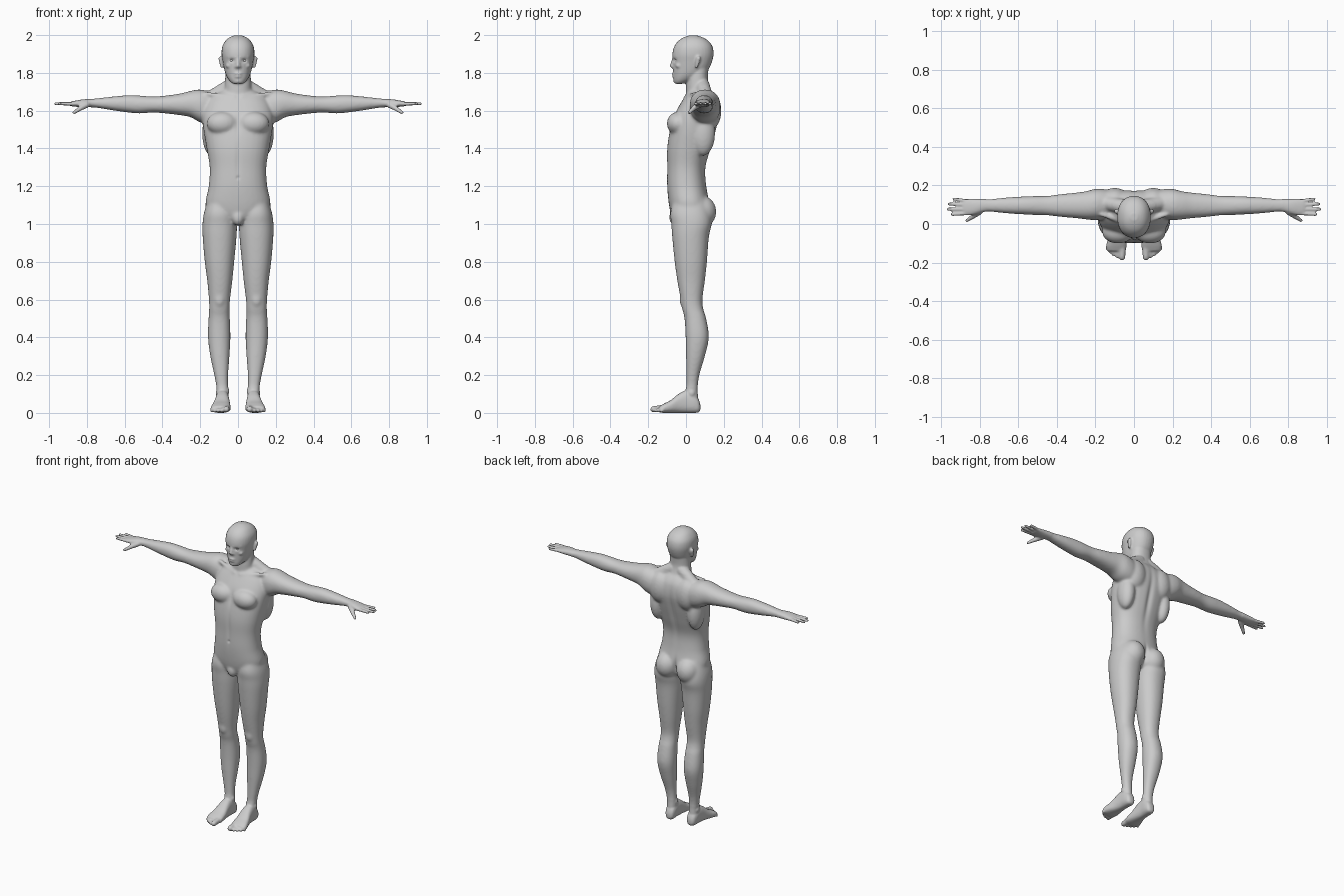
import bpy, math
from mathutils import Vector

coords, faces = [], []


def bridge(rings):
    """Close a stack of rings into a solid."""
    n, base = len(rings[0]), len(coords)
    for r in rings:
        coords.extend(tuple(p) for p in r)
    for i in range(len(rings) - 1):
        a, b = base + i * n, base + i * n + n
        for k in range(n):
            j = (k + 1) % n
            faces.append((a + k, a + j, b + j, b + k))
    faces.append(tuple(base + k for k in reversed(range(n))))
    faces.append(tuple(base + (len(rings) - 1) * n + k for k in range(n)))


def spline(rows, steps=5):
    """Catmull-Rom interpolation between key sections."""
    out = []
    for i in range(len(rows) - 1):
        p = [rows[max(0, min(len(rows) - 1, i + k))] for k in (-1, 0, 1, 2)]
        for j in range(steps):
            t = j / steps
            out.append([0.5 * (2 * b + (c - a) * t + (2 * a - 5 * b + 4 * c - d) * t * t
                               + (3 * b - a - 3 * c + d) * t ** 3) for a, b, c, d in zip(*p)])
    return out + [list(rows[-1])]


def loft(axis, rows, s=1, power=2.2, n=32):
    """Skin rounded sections (t, a0, a1, b0, b1) placed along x, y or z."""
    rings = []
    for t, a0, a1, b0, b1 in spline(rows):
        ring = []
        for k in range(n):
            c, q = math.cos(2 * math.pi * k / n), math.sin(2 * math.pi * k / n)
            a = (a0 + a1) / 2 + (a1 - a0) / 2 * math.copysign(abs(c) ** (2 / power), c)
            b = (b0 + b1) / 2 + (b1 - b0) / 2 * math.copysign(abs(q) ** (2 / power), q)
            x, y, z = {'x': (t, a, b), 'y': (a, t, b), 'z': (a, b, t)}[axis]
            ring.append((s * x, y, z))
        rings.append(ring)
    bridge(rings)


def blob(c, r, s=1, n=20, m=12):
    """Ellipsoid."""
    rings = []
    for i in range(m + 1):
        e = math.radians(-85 + 170 * i / m)
        rings.append([(s * (c[0] + r[0] * math.cos(e) * math.cos(2 * math.pi * k / n)),
                       c[1] + r[1] * math.cos(e) * math.sin(2 * math.pi * k / n),
                       c[2] + r[2] * math.sin(e)) for k in range(n)])
    bridge(rings)


def limb(p, q, r0, r1, s=1, n=14):
    """Rounded tapering rod."""
    p, q = Vector((s * p[0], p[1], p[2])), Vector((s * q[0], q[1], q[2]))
    d = (q - p).normalized()
    u = d.orthogonal().normalized()
    v = d.cross(u)
    rings = []
    for c, r, angles in ((p, r0, (-80, -55, -28, 0)), (q, r1, (0, 28, 55, 80))):
        for g in angles:
            w, h = r * math.cos(math.radians(g)), r * math.sin(math.radians(g))
            rings.append([c + d * h + (u * math.cos(2 * math.pi * k / n)
                                       + v * math.sin(2 * math.pi * k / n)) * w for k in range(n)])
    bridge(rings)


# torso, neck and head
loft('z', [(z, -w, w, f, b) for z, w, f, b in (
    (1.0, .05, -.05, .08), (1.04, .13, -.075, .115), (1.1, .172, -.09, .125), (1.2, .155, -.1, .108),
    (1.3, .15, -.1, .104), (1.4, .166, -.1, .132), (1.5, .183, -.085, .16), (1.58, .188, -.06, .176),
    (1.65, .165, -.022, .17), (1.69, .12, .005, .15), (1.72, .06, .03, .12))], power=2.3)
loft('z', [(z, -w, w, f, b) for z, w, f, b in (
    (1.62, .085, .0, .15), (1.68, .078, .0, .148), (1.72, .071, .0, .128),
    (1.77, .068, .005, .116), (1.83, .065, .01, .12))])
loft('z', [(z, -w, w, f, b) for z, w, f, b in (
    (1.742, .02, -.055, -.02), (1.747, .033, -.062, .0), (1.765, .05, -.066, .045), (1.79, .064, -.067, .09),
    (1.82, .073, -.068, .12), (1.86, .081, -.07, .138), (1.9, .087, -.072, .146), (1.94, .083, -.062, .14),
    (1.97, .066, -.04, .118), (1.988, .045, -.012, .088), (1.999, .018, .02, .055))])

# nose, lips, chin, groin
limb((0, -.066, 1.875), (0, -.075, 1.837), .008, .011)
blob((0, -.065, 1.794), (.022, .011, .006))
blob((0, -.063, 1.781), (.02, .011, .006))
blob((0, -.052, 1.757), (.022, .015, .014))
blob((0, -.055, 1.035), (.035, .035, .045))

for s in (1, -1):
    # nostril, brow, cheek, ear
    blob((.011, -.068, 1.833), (.008, .01, .007), s)
    limb((.012, -.064, 1.884), (.052, -.047, 1.886), .009, .008, s)
    blob((.046, -.038, 1.838), (.02, .018, .014), s)
    limb((.086, .056, 1.832), (.091, .066, 1.876), .008, .013, s)
    # trapezius, collarbone, chest, shoulder blade, side muscle, buttock
    limb((.03, .085, 1.735), (.15, .11, 1.668), .04, .036, s)
    limb((.02, -.002, 1.67), (.17, .05, 1.69), .012, .012, s)
    blob((.083, -.042, 1.532), (.083, .06, .062), s)
    blob((.1, .13, 1.6), (.075, .058, .1), s)
    blob((.14, .09, 1.48), (.05, .065, .12), s)
    blob((.078, .083, 1.065), (.075, .078, .085), s)
    # arm and palm
    loft('x', [(.06, .06, .15, 1.58, 1.67), (.14, .03, .178, 1.53, 1.698), (.2, .02, .182, 1.538, 1.712),
               (.25, .024, .17, 1.565, 1.705), (.3, .03, .163, 1.575, 1.692), (.38, .037, .155, 1.585, 1.68),
               (.45, .045, .146, 1.59, 1.675), (.52, .047, .145, 1.585, 1.68), (.58, .05, .143, 1.59, 1.682),
               (.66, .055, .138, 1.601, 1.675), (.74, .063, .13, 1.614, 1.666), (.78, .063, .13, 1.618, 1.662),
               (.82, .051, .13, 1.618, 1.66), (.86, .044, .131, 1.621, 1.653), (.885, .05, .127, 1.624, 1.648)], s)
    # fingers and thumb
    for y0, y1, tip in ((.055, .05, .945), (.077, .077, .966), (.099, .104, .961), (.119, .13, .935)):
        limb((.87, y0, 1.636), (tip, y1, 1.637), .0105, .0085, s)
    limb((.8, .066, 1.632), (.835, .04, 1.612), .017, .013, s)
    limb((.835, .04, 1.612), (.868, .018, 1.59), .013, .009, s)
    # leg
    loft('z', [(1.14, .04, .155, -.06, .1), (1.06, .015, .18, -.083, .13), (1.0, .006, .188, -.078, .136),
               (.93, .008, .187, -.073, .121), (.8, .02, .176, -.06, .111), (.7, .03, .163, -.046, .1),
               (.6, .042, .154, -.028, .087), (.55, .044, .153, -.02, .092), (.5, .043, .156, -.008, .107),
               (.4, .04, .159, -.002, .121), (.3, .045, .147, .0, .1), (.2, .052, .126, .002, .071),
               (.13, .052, .114, .0, .062), (.08, .05, .113, -.02, .064), (.02, .055, .108, -.02, .066)], s)
    # kneecap, ankle bones
    blob((.098, -.01, .6), (.03, .025, .045), s)
    blob((.108, .03, .105), (.011, .016, .018), s)
    blob((.056, .025, .115), (.01, .016, .018), s)
    # foot and toes
    loft('y', [(.076, .065, .095, .015, .045), (.065, .052, .108, .002, .075), (.04, .047, .115, .0, .1),
               (.0, .047, .118, .0, .118), (-.04, .044, .124, .0, .1), (-.08, .04, .136, .0, .068),
               (-.115, .038, .145, .0, .05), (-.14, .044, .14, .002, .036)], s, 2.5)
    for x0, x1, tip, r in ((.06, .062, -.172, .017), (.084, .086, -.168, .0105), (.103, .106, -.158, .01),
                           (.12, .123, -.145, .0095), (.134, .138, -.13, .009)):
        limb((x0, -.11, .026), (x1, tip, r + .002), r * 1.1, r, s)

mesh = bpy.data.meshes.new("body")
mesh.from_pydata(coords, [], faces)
body = bpy.data.objects.new("body", mesh)
bpy.context.collection.objects.link(body)


def bake():
    """Apply the modifiers of the body."""
    graph = bpy.context.evaluated_depsgraph_get()
    new = bpy.data.meshes.new_from_object(body.evaluated_get(graph))
    body.modifiers.clear()
    body.data = new


# fuse all parts into one skin
remesh = body.modifiers.new("skin", 'REMESH')
remesh.mode = 'VOXEL'
remesh.voxel_size = .006
bake()

# soften: strongly on torso and limbs, lightly on face, hands and feet
trunk = body.vertex_groups.new(name="trunk")
trunk.add([v.index for v in body.data.vertices if abs(v.co.x) < .77 and .14 < v.co.z < 1.73], 1, 'REPLACE')
for group, count in (("trunk", 20), ("", 3)):
    soft = body.modifiers.new("soften", 'SMOOTH')
    soft.factor, soft.iterations, soft.vertex_group = .5, count, group
bake()

# sculpt strokes: centre, radius, push in y
strokes = [((0, .16, 1.45), (.018, .08, .17), -.01),       # spine
           ((0, .15, 1.06), (.012, .06, .06), -.022),      # buttock cleft
           ((0, -.09, 1.53), (.014, .05, .05), .006),      # breastbone
           ((0, -.1, 1.33), (.012, .04, .1), .004),        # belly line
           ((0, -.1, 1.245), (.007, .04, .008), .006),     # navel
           ((0, -.07, 1.7875), (.018, .03, .003), .004)]   # mouth
for s in (1, -1):
    strokes.append(((s * .032, -.06, 1.866), (.013, .03, .009), .012))  # eye socket
for v in body.data.vertices:
    x, y, z = v.co
    if abs(x) < .08 and z > .9:
        for c, r, push in strokes:
            d = ((x - c[0]) / r[0]) ** 2 + ((y - c[1]) / r[1]) ** 2 + ((z - c[2]) / r[2]) ** 2
            if d < 6:
                v.co.y += push * math.exp(-d)
body.data.shade_smooth()

# eyes
for s, side in ((1, "left"), (-1, "right")):
    bpy.ops.mesh.primitive_uv_sphere_add(segments=24, ring_count=16, radius=.013, location=(s * .032, -.043, 1.865))
    bpy.context.object.name = side + "_eye"
    bpy.ops.object.shade_smooth()
